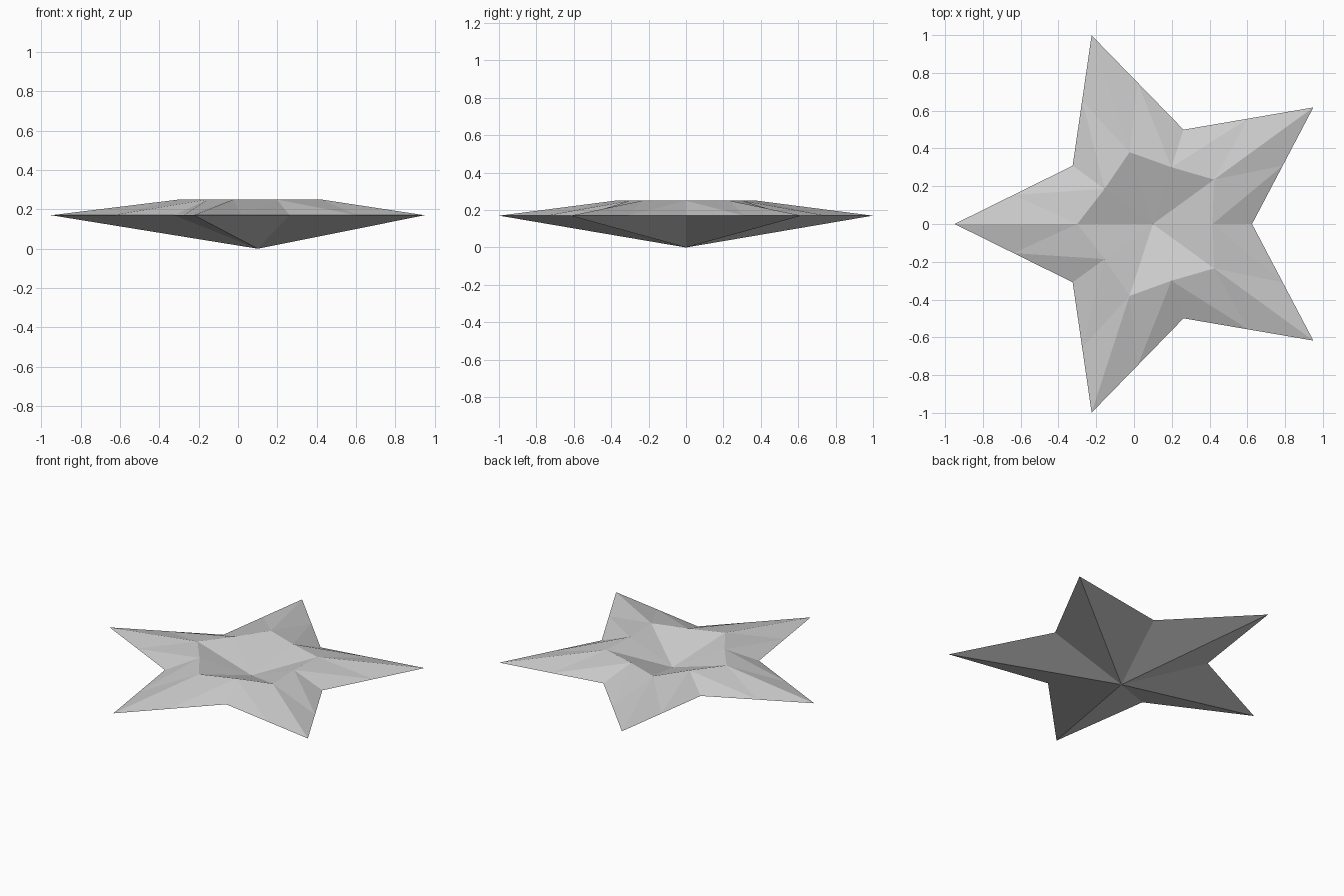
import bpy, bmesh
from math import cos, sin, radians

cube = bpy.data.objects.get("Cube")
if cube:
    bpy.data.objects.remove(cube, do_unlink=True)

ARMS = 5
CENTRE_X = 0.1
EDGE_Z, RIM_Z, BOWL_Z = 0.17, 0.25, 0.13

grey = bpy.data.materials.new("light grey")
grey.use_nodes = True
colour = (0.6, 0.6, 0.6, 1)
grey.diffuse_color = colour
grey.node_tree.nodes["Principled BSDF"].inputs["Base Color"].default_value = colour

bm = bmesh.new()


def ring(tip_radius, notch_radius, z):
    """Alternating tip and notch points around the centre, first tip facing -x."""
    points = []
    for i in range(2 * ARMS):
        angle = radians(180 + i * 180 / ARMS)
        r = notch_radius if i % 2 else tip_radius
        points.append(bm.verts.new((CENTRE_X + r * cos(angle), r * sin(angle), z)))
    return points


# Star outline, bowl rim and the two centre points
outline = ring(1.05, 0.525, EDGE_Z)
rim = ring(0.4, 0.316, RIM_Z)
bottom = bm.verts.new((CENTRE_X, 0, 0))
bowl = bm.verts.new((CENTRE_X, 0, BOWL_Z))

for i in range(2 * ARMS):
    j = (i + 1) % (2 * ARMS)
    # Pointed underside and sunken bowl
    bm.faces.new((bottom, outline[j], outline[i]))
    bm.faces.new((bowl, rim[i], rim[j]))
    # Faceted half arm, folded at the middle of its outer edge
    middle = bm.verts.new((outline[i].co + outline[j].co) / 2)
    bm.faces.new((outline[i], middle, rim[i]))
    bm.faces.new((middle, rim[j], rim[i]))
    bm.faces.new((middle, outline[j], rim[j]))

bmesh.ops.recalc_face_normals(bm, faces=bm.faces)
mesh = bpy.data.meshes.new("star_dish")
bm.to_mesh(mesh)
bm.free()
mesh.materials.append(grey)
star = bpy.data.objects.new("star_dish", mesh)
bpy.context.collection.objects.link(star)
